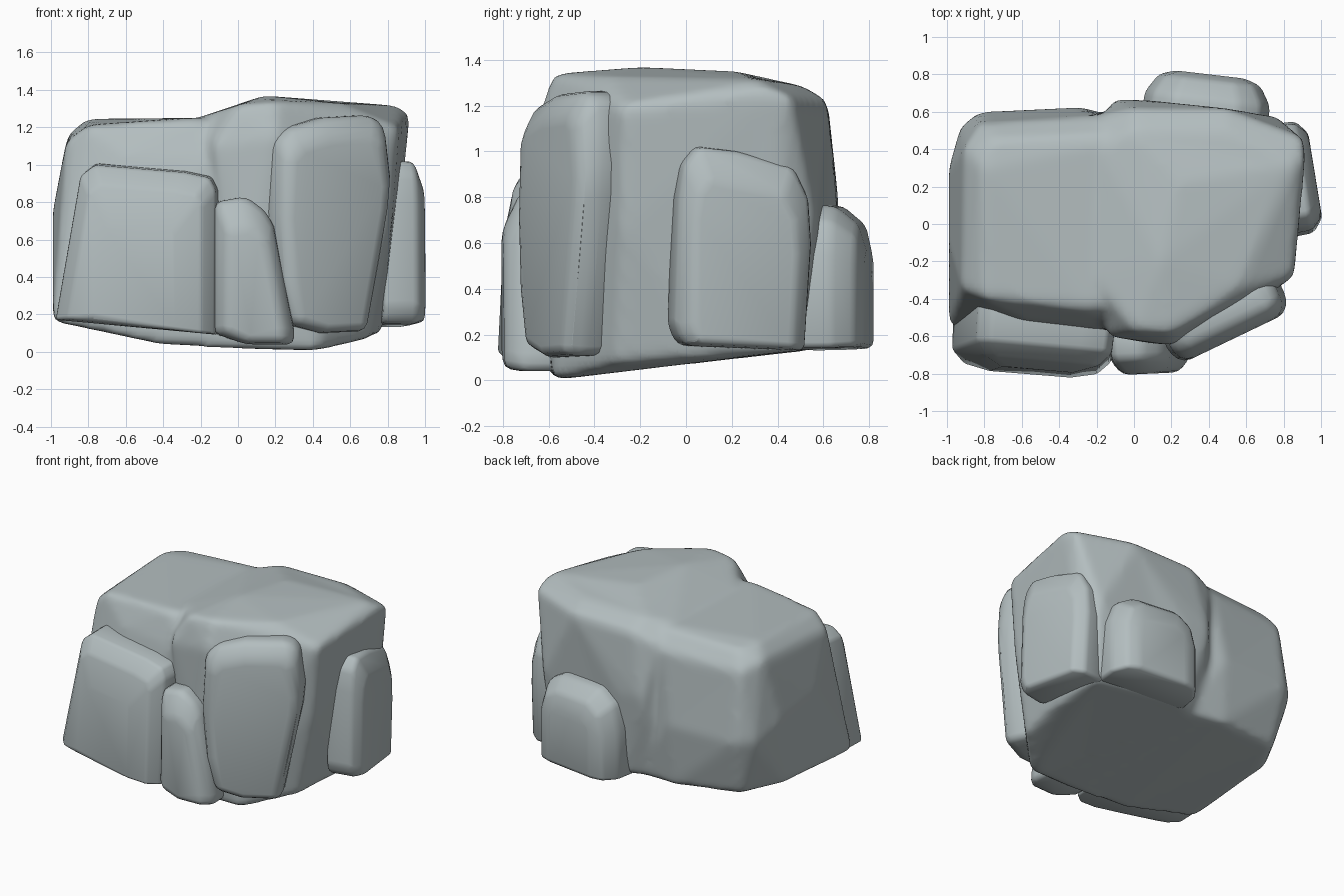
import bpy, bmesh, math
from mathutils import Vector

stone = bpy.data.materials.new("grey stone")
stone.diffuse_color = (0.45, 0.51, 0.52, 1)


def hull(name, points, soft=0.035):
    """Convex stone block with softened edges."""
    bm = bmesh.new()
    for p in points:
        bm.verts.new(p)
    res = bmesh.ops.convex_hull(bm, input=bm.verts[:])
    junk = {v for v in res["geom_interior"] + res["geom_unused"]
            if isinstance(v, bmesh.types.BMVert)}
    bmesh.ops.delete(bm, geom=list(junk), context='VERTS')
    bmesh.ops.dissolve_limit(bm, angle_limit=math.radians(4), verts=bm.verts[:], edges=bm.edges[:])
    edges = [e for e in bm.edges if e.calc_face_angle(0) > math.radians(18)]
    bmesh.ops.bevel(bm, geom=edges, offset=soft, segments=2, profile=0.5,
                    affect='EDGES', clamp_overlap=True)
    bmesh.ops.recalc_face_normals(bm, faces=bm.faces[:])
    me = bpy.data.meshes.new(name)
    bm.to_mesh(me)
    bm.free()
    me.materials.append(stone)
    ob = bpy.data.objects.new(name, me)
    bpy.context.collection.objects.link(ob)
    bpy.ops.object.select_all(action='DESELECT')
    ob.select_set(True)
    bpy.context.view_layer.objects.active = ob
    bpy.ops.object.shade_smooth_by_angle(angle=math.radians(50))
    return ob


def slab(name, outline, start, end, levels, soft=0.035, lean=0):
    """Flat stone: outline (t, z), t runs 0..1 from start to end in plan.
    levels are (offset along outward normal, shrink); lean tips the top back."""
    a, b = Vector((*start, 0)), Vector((*end, 0))
    out = (b - a).normalized().cross(Vector((0, 0, 1)))
    zs = [z for _, z in outline]
    zc = min(zs) + 0.3 * (max(zs) - min(zs))
    pts = []
    for off, k in levels:
        for t, z in outline:
            t2 = 0.5 + (t - 0.5) * k
            z2 = zc + (z - zc) * (k if z > zc else 1 - (1 - k) * 0.2)
            p = a.lerp(b, t2) + out * (off - lean * max(0, z2 - zc))
            p.z = z2
            pts.append(p)
    hull(name, pts, soft)


# tall right half of the boulder
boulder = hull("boulder", [
    (0.42, -0.58, 0), (0, -0.6, 0.01), (0.7, -0.3, 0.07), (0.77, 0.1, 0.1),
    (0.75, 0.5, 0.13), (0.1, 0.62, 0.14), (-0.2, 0.5, 0.13),
    (0.1, -0.64, 0.6), (0.55, -0.5, 0.6), (0.82, -0.28, 0.7), (0.86, 0.4, 0.7),
    (0.78, 0.57, 0.7), (0.1, 0.66, 0.75), (-0.1, 0.67, 0.75),
    (0.2, -0.65, 1.15), (0.86, -0.28, 1.2), (0.92, 0.36, 1.27), (0.91, 0.46, 1.24),
    (0.5, 0.62, 1.22), (0, 0.62, 1.21), (-0.18, 0.58, 1.15), (-0.14, -0.6, 1.1),
    (0, -0.57, 1.32), (0.2, -0.58, 1.34), (0.55, -0.34, 1.33), (0.14, -0.2, 1.37),
    (0.85, 0.3, 1.32), (0.25, 0.22, 1.35), (0.5, 0.5, 1.29), (0, 0.5, 1.29),
    (-0.22, -0.3, 1.25), (-0.2, 0.4, 1.25)], 0.025)

# lower left half of the boulder
left = hull("left_boulder", [
    (-0.8, -0.4, 1.21), (-0.25, -0.46, 1.25), (-0.81, 0.3, 1.245), (-0.75, 0.45, 1.22),
    (0, 0.48, 1.25), (0, -0.4, 1.25), (-0.92, -0.35, 1.12), (-0.91, 0.4, 1.16),
    (-0.82, 0.54, 1.1), (-0.2, 0.58, 1.12), (-0.6, -0.5, 1.05), (-0.1, -0.55, 1.05),
    (-0.99, -0.1, 0.75), (-0.99, 0.3, 0.7), (-0.93, 0.52, 0.6), (-0.83, 0.6, 0.6),
    (-0.28, 0.625, 0.6), (-0.6, -0.6, 0.6), (-0.97, -0.5, 0.4), (-0.99, -0.55, 0.16),
    (-0.97, 0.2, 0.2), (-0.8, 0.5, 0.18), (-0.3, 0.58, 0.14), (-0.4, -0.6, 0.035),
    (0, -0.6, 0.01), (0, 0.55, 0.13), (0.3, -0.5, 0.01)], 0.025)

# fuse both halves into one smoothly worn boulder
boulder.select_set(True)
left.select_set(True)
bpy.context.view_layer.objects.active = boulder
bpy.ops.object.join()
for m in list(boulder.modifiers):
    boulder.modifiers.remove(m)
fuse = boulder.modifiers.new("fuse", 'REMESH')
fuse.mode = 'VOXEL'
fuse.voxel_size = 0.025
fuse.use_smooth_shade = True
worn = boulder.modifiers.new("worn", 'SMOOTH')
worn.factor = 0.5
worn.iterations = 8

# flat stones leaning on the front
slab("front_left_stone",
     [(0, 0.17), (0.12, 0.8), (0.15, 0.95), (0.24, 1.01), (0.4, 1.0), (0.8, 0.97),
      (0.96, 0.94), (1, 0.87), (1, 0.09)],
     (-0.98, -0.62), (-0.11, -0.69), [(-0.16, 1), (0.05, 0.98), (0.12, 0.82), (0.15, 0.5)],
     0.045, 0.1)
slab("front_centre_stone",
     [(0, 0.1), (0.02, 0.8), (0.4, 0.83), (0.65, 0.75), (0.75, 0.67), (0.8, 0.4),
      (1, 0.12), (1, 0.04), (0.4, 0.04)],
     (-0.13, -0.71), (0.3, -0.69), [(-0.15, 1), (0.02, 1), (0.1, 0.7)])
slab("front_right_stone",
     [(0, 0.75), (0.03, 1.12), (0.15, 1.2), (0.42, 1.25), (0.83, 1.265), (0.95, 1.22),
      (1, 0.95), (0.98, 0.8), (0.9, 0.5), (0.78, 0.11), (0.4, 0.1), (0.12, 0.15), (0.03, 0.4)],
     (0.185, -0.68), (0.81, -0.38), [(-0.14, 1), (0.02, 1), (0.09, 0.86)], 0.045)

# flat stones on the right and back
slab("right_stone",
     [(0, 0.25), (0.04, 0.18), (0.1, 0.15), (0.95, 0.13), (1, 0.6), (0.98, 0.8),
      (0.87, 0.94), (0.46, 1.01), (0.17, 1.03), (0.07, 0.95), (0.03, 0.8)],
     (0.93, -0.06), (0.83, 0.55), [(-0.15, 1), (0.03, 0.98), (0.09, 0.75)], 0.045)
slab("back_stone",
     [(0, 0.14), (0, 0.55), (0.07, 0.7), (0.25, 0.77), (0.75, 0.77), (0.93, 0.68),
      (1, 0.5), (1, 0.13)],
     (0.73, 0.61), (0.05, 0.69), [(-0.15, 1), (0.02, 0.98), (0.12, 0.8), (0.15, 0.55)], 0.045)
